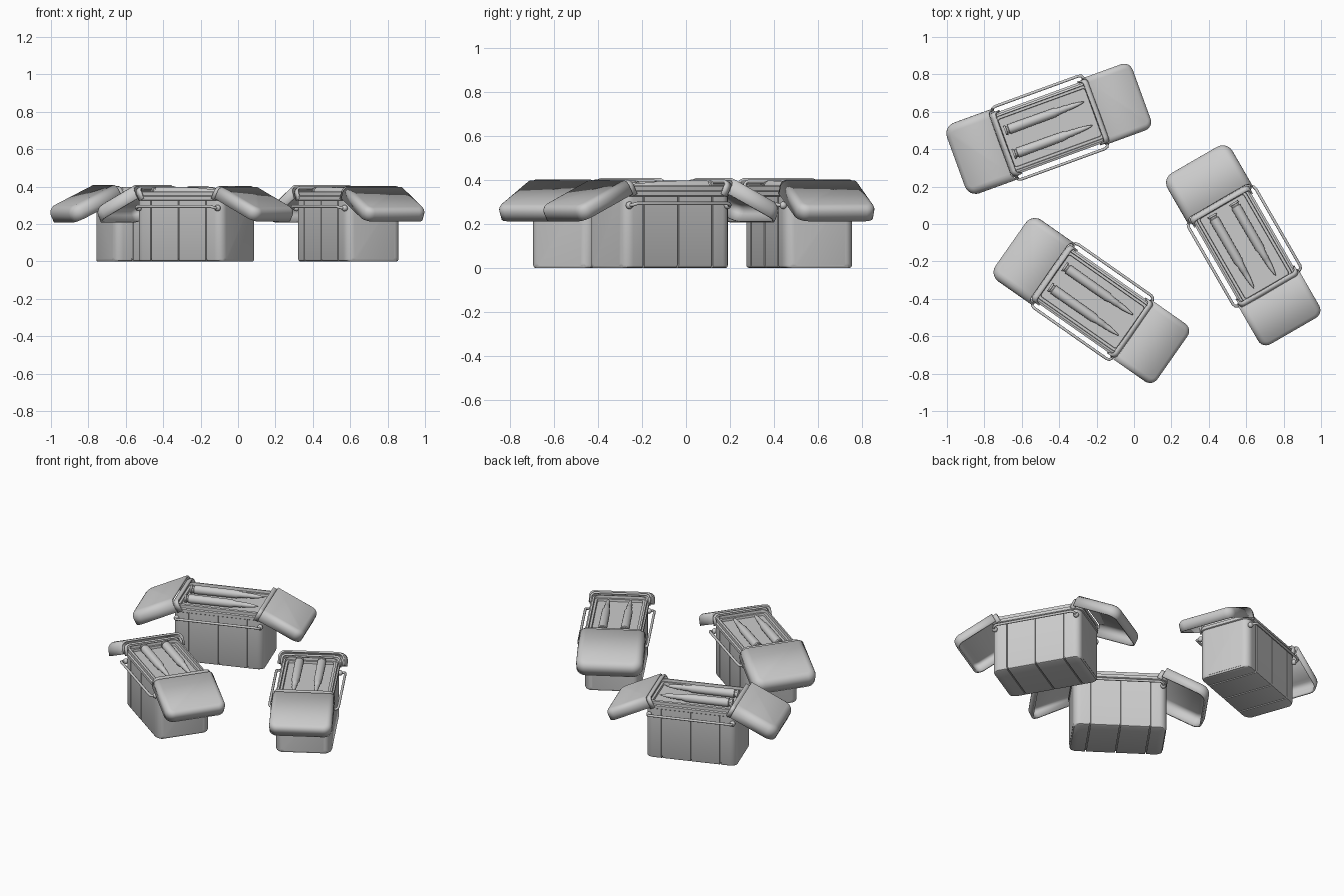
import bpy, bmesh, math
from mathutils import Matrix, Vector

if "Cube" in bpy.data.objects:
    bpy.data.objects.remove(bpy.data.objects["Cube"])

grey = bpy.data.materials.new("plain_grey")
grey.use_nodes = True
grey.diffuse_color = (0.6, 0.6, 0.6, 1)
grey.node_tree.nodes["Principled BSDF"].inputs["Base Color"].default_value = (0.6, 0.6, 0.6, 1)

LEN, WID = 0.28, 0.168        # half length and half width of a box
parts = []


def finish(bm, name, angle=35):
    bmesh.ops.recalc_face_normals(bm, faces=bm.faces)
    mesh = bpy.data.meshes.new(name)
    bm.to_mesh(mesh)
    bm.free()
    mesh.materials.append(grey)
    ob = bpy.data.objects.new(name, mesh)
    bpy.context.collection.objects.link(ob)
    smooth(ob, angle)
    parts.append(ob)
    return ob


def smooth(ob, angle=35):
    bpy.ops.object.select_all(action="DESELECT")
    ob.select_set(True)
    bpy.context.view_layer.objects.active = ob
    bpy.ops.object.shade_smooth_by_angle(angle=math.radians(angle))


def loft(bm, rings, cap_start=True, cap_end=True):
    loops = [[bm.verts.new(p) for p in ring] for ring in rings]
    n = len(loops[0])
    for a, b in zip(loops, loops[1:]):
        for i in range(n):
            j = (i + 1) % n
            bm.faces.new((a[i], a[j], b[j], b[i]))
    if cap_start:
        bm.faces.new(loops[0])
    if cap_end:
        bm.faces.new(loops[-1])


def rounded_rect(inset, z, r=0.045, steps=6):
    r = max(r - inset, 0.012)
    x, y = LEN - inset - r, WID - inset - r
    ring = []
    for k, (sx, sy) in enumerate(((1, 1), (-1, 1), (-1, -1), (1, -1))):
        for i in range(steps + 1):
            a = math.pi / 2 * (k + i / steps)
            ring.append((sx * x + r * math.cos(a), sy * y + r * math.sin(a), z))
    return ring


# Body: sections along the length, with three grooves that wrap the sides and base
def body():
    r = 0.045
    ends = [(LEN - r + r * math.sin(a), r * (1 - math.cos(a)))
            for a in (math.pi / 2 * i / 6 for i in range(7))]
    stations = [(-u, d, 0) for u, d in reversed(ends)]
    for g in (-0.18, 0, 0.18):
        stations += [(g - 0.004, 0, 0), (g - 0.003, 0.007, 0.007),
                     (g + 0.003, 0.007, 0.007), (g + 0.004, 0, 0)]
    stations += [(u, d, 0) for u, d in ends]
    rings = []
    for u, d, z in stations:
        w, c = WID - d, 0.012
        if abs(u) > LEN - 0.004:
            z = 0.01
        rings.append([(u, -w, 0.335), (u, -w, z + c), (u, -w + 0.004, z + 0.004),
                      (u, -w + c, z), (u, w - c, z), (u, w - 0.004, z + 0.004),
                      (u, w, z + c), (u, w, 0.335)])
    bm = bmesh.new()
    loft(bm, rings)
    finish(bm, "box_body")


# Rim: stepped bead around the opening, with the inner tray floor
def rim():
    profile = [(0, 0.325), (-0.006, 0.329), (-0.006, 0.348), (0.004, 0.352),
               (0.004, 0.372), (0.016, 0.375), (0.018, 0.358), (0.032, 0.358), (0.034, 0.344)]
    bm = bmesh.new()
    loft(bm, [rounded_rect(d, z) for d, z in profile])
    finish(bm, "rim_and_tray")


# Lid flap: half of a hollow lid, open below and at the inner end
def shell(name, start, length, width, depth, top, corner, side):
    bm = bmesh.new()
    bmesh.ops.create_cube(bm, size=1)
    bmesh.ops.transform(bm, verts=bm.verts, matrix=Matrix.Translation(
        (start + length / 2, 0, top - depth / 2)) @ Matrix.Diagonal((length, width, depth, 1)))
    far, high = start + length - 1e-4, top - 1e-4
    if corner:
        edges = [e for e in bm.edges if all(v.co.x > far for v in e.verts)
                 and abs(e.verts[0].co.z - e.verts[1].co.z) > 0.01]
        bmesh.ops.bevel(bm, geom=edges, offset=corner, segments=6, profile=0.5, affect="EDGES")
    edges = [e for e in bm.edges if all(v.co.z > high for v in e.verts)
             and not all(v.co.x < start + 1e-4 for v in e.verts)
             and (corner or not all(v.co.x > far for v in e.verts))]
    bmesh.ops.bevel(bm, geom=edges, offset=0.032, segments=5, profile=0.5, affect="EDGES")
    bm.normal_update()
    gone = [f for f in bm.faces if f.normal.z < -0.9 or f.normal.x < -0.9
            or (not corner and f.normal.x > 0.9)]
    bmesh.ops.delete(bm, geom=gone, context="FACES")
    tilt = Matrix.Translation((LEN, 0, 0.399)) @ Matrix.Rotation(math.radians(26), 4, "Y")
    turn = Matrix.Rotation(0 if side > 0 else math.pi, 4, "Z")
    bm.transform(turn @ tilt)
    ob = finish(bm, name)
    thick = ob.modifiers.new("thickness", "SOLIDIFY")
    thick.thickness = 0.012
    thick.offset = -1


# Cartridge: turned profile lying along the box
def cartridge(v, name):
    profile = [(-0.232, 0.026), (-0.222, 0.027), (-0.22, 0.021), (-0.212, 0.021),
               (-0.208, 0.027), (0.05, 0.025), (0.08, 0.018), (0.112, 0.018),
               (0.115, 0.016), (0.15, 0.0145), (0.185, 0.010), (0.21, 0.005), (0.22, 0.001)]
    n = 20
    bm = bmesh.new()
    loft(bm, [[(u, v + r * math.cos(2 * math.pi * i / n), 0.371 + r * math.sin(2 * math.pi * i / n))
               for i in range(n)] for u, r in profile])
    finish(bm, name)


# Wire handle on one long side, with pivot knobs at both ends
def handle(side, name):
    half = [(0.258, 0.16, 0.285), (0.258, 0.19, 0.286), (0.252, 0.202, 0.289), (0.236, 0.207, 0.294)]
    path = [(-u, side * v, z) for u, v, z in half] + [(u, side * v, z) for u, v, z in reversed(half)]
    curve = bpy.data.curves.new(name, "CURVE")
    curve.dimensions = "3D"
    curve.bevel_depth = 0.008
    curve.bevel_resolution = 2
    curve.use_fill_caps = True
    line = curve.splines.new("POLY")
    line.points.add(len(path) - 1)
    for point, co in zip(line.points, path):
        point.co = (*co, 1)
    curve.materials.append(grey)
    ob = bpy.data.objects.new(name, curve)
    bpy.context.collection.objects.link(ob)
    bpy.ops.object.select_all(action="DESELECT")
    ob.select_set(True)
    bpy.context.view_layer.objects.active = ob
    bpy.ops.object.convert(target="MESH")
    ob = bpy.context.view_layer.objects.active
    smooth(ob, 50)
    parts.append(ob)
    bm = bmesh.new()
    for end in (-1, 1):
        bmesh.ops.create_uvsphere(bm, u_segments=12, v_segments=8, radius=0.017,
                                  matrix=Matrix.Translation((end * 0.258, side * 0.172, 0.285)))
    finish(bm, name + "_pivots")


body()
rim()
for side, label in ((1, "tip"), (-1, "base")):
    shell("lid_flap_" + label, 0, 0.282, 0.377, 0.07, 0, 0.05, side)
    shell("lid_collar_" + label, -0.026, 0.03, 0.362, 0.072, -0.009, 0, side)
    cartridge(side * 0.067, "cartridge_" + label)
    handle(side, "handle_" + label)

# Place three copies of the box
places = [("back", -0.45, 0.515, 20), ("front", -0.222, -0.415, -35), ("side", 0.59, -0.12, -60)]
for k, (label, x, y, deg) in enumerate(places):
    place = Matrix.Translation((x, y, 0)) @ Matrix.Rotation(math.radians(deg), 4, "Z")
    for ob in parts:
        item = ob
        if k < len(places) - 1:
            item = ob.copy()
            bpy.context.collection.objects.link(item)
        item.name = label + "_" + ob.name
        item.matrix_world = place
